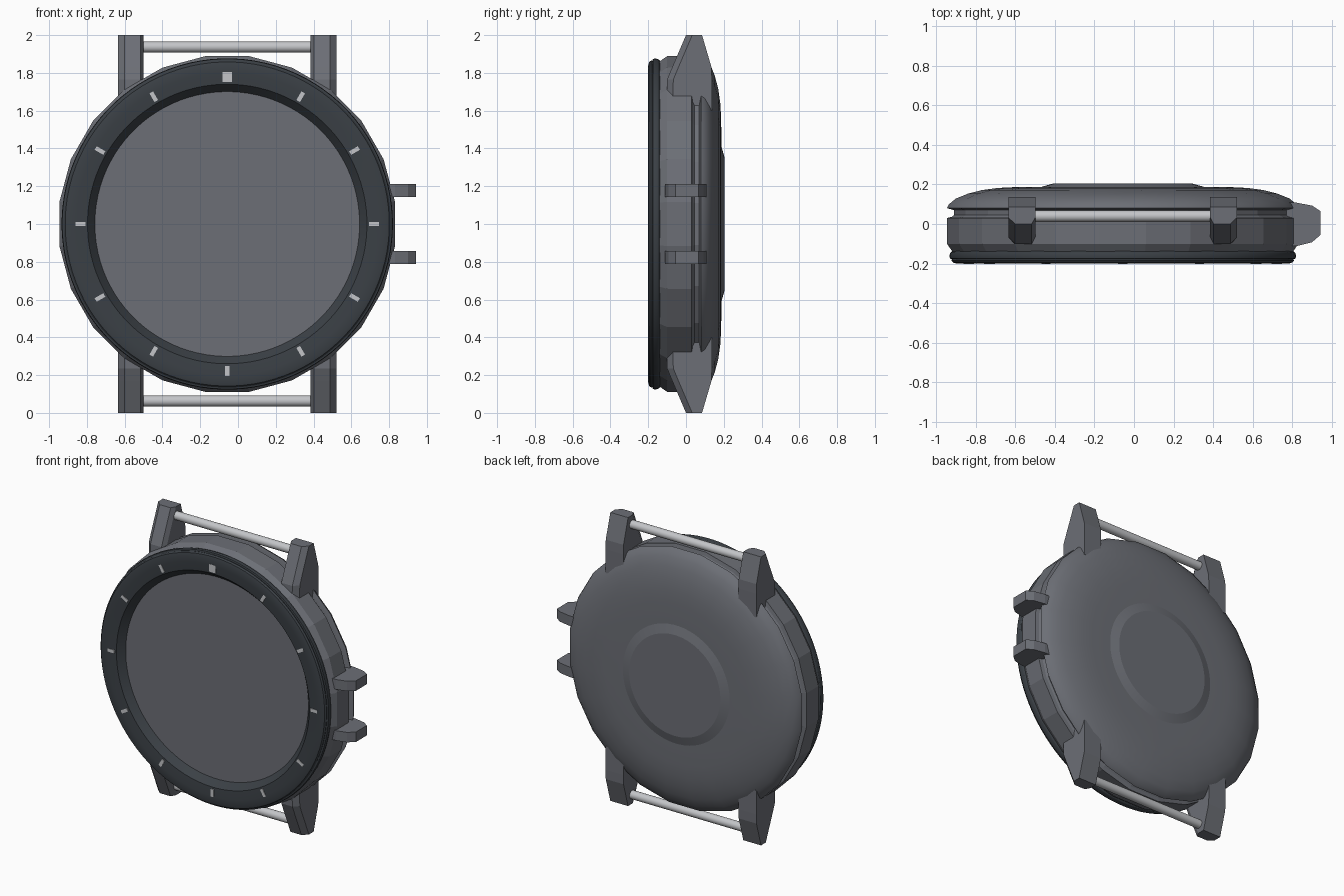
import bpy, bmesh
from math import sin, cos, pi, radians
from mathutils import Matrix

if "Cube" in bpy.data.objects:
    bpy.data.objects.remove(bpy.data.objects["Cube"], do_unlink=True)

CX, CZ = -0.057, 1.0


def material(name, rgb):
    m = bpy.data.materials.new(name)
    m.use_nodes = True
    m.diffuse_color = (*rgb, 1)
    m.node_tree.nodes["Principled BSDF"].inputs["Base Color"].default_value = (*rgb, 1)
    return m


CASE = material("slate grey metal", (0.15, 0.158, 0.18))
BEZEL = material("dark bezel", (0.043, 0.051, 0.06))
SILVER = material("light silver", (0.55, 0.56, 0.58))


def finish(name, bm, mat, smooth=None):
    bmesh.ops.recalc_face_normals(bm, faces=bm.faces)
    mesh = bpy.data.meshes.new(name)
    bm.to_mesh(mesh)
    bm.free()
    mesh.materials.append(mat)
    ob = bpy.data.objects.new(name, mesh)
    bpy.context.collection.objects.link(ob)
    if smooth:
        bpy.ops.object.select_all(action="DESELECT")
        ob.select_set(True)
        bpy.context.view_layer.objects.active = ob
        bpy.ops.object.shade_smooth_by_angle(angle=radians(smooth))
    return ob


def loft(bm, rings, closed=False):
    """Skin a list of point rings; cap the ends unless closed on itself."""
    vs = [[bm.verts.new(p) for p in ring] for ring in rings]
    n = len(vs[0])
    pairs = list(zip(vs, vs[1:])) + ([(vs[-1], vs[0])] if closed else [])
    for a, b in pairs:
        for i in range(n):
            j = (i + 1) % n
            bm.faces.new((a[i], a[j], b[j], b[i]))
    if not closed:
        bm.faces.new(vs[0])
        bm.faces.new(vs[-1])


def lathe(name, profile, n, mat, smooth=None, closed=False):
    """Turn (radius, depth) points about the front-to-back axis."""
    bm = bmesh.new()
    angles = [2 * pi * (i + 0.5) / n for i in range(n)]
    loft(bm, [[(CX + r * cos(a), y, CZ + r * sin(a)) for a in angles]
              for r, y in profile], closed)
    return finish(name, bm, mat, smooth)


# Faceted case with a groove behind it
lathe("case", [(0.868, -0.14), (0.896, -0.1), (0.896, 0.03),
               (0.872, 0.036), (0.86, 0.045), (0.86, 0.09)], 24, CASE)

# Domed back and raised sensor disc
lathe("case_back", [(0.86, 0.07), (0.896, 0.08), (0.886, 0.1), (0.85, 0.129),
                    (0.79, 0.153), (0.72, 0.171), (0.64, 0.182), (0.56, 0.186),
                    (0.42, 0.188)], 24, CASE, 35)
lathe("sensor_disc", [(0.41, 0.18), (0.41, 0.188), (0.35, 0.205)], 64, CASE, 10)

# Rounded bezel ring with a sloping inner lip, and the sunken screen
lathe("bezel", [(0.7, -0.135), (0.86, -0.135), (0.872, -0.145), (0.877, -0.16),
                (0.874, -0.175), (0.864, -0.178), (0.866, -0.185), (0.858, -0.195),
                (0.84, -0.2), (0.80, -0.2), (0.74, -0.194), (0.735, -0.188),
                (0.70, -0.147)], 96, BEZEL, 30, closed=True)
lathe("screen", [(0.702, -0.13), (0.702, -0.148)], 96, CASE, 30)

# Hour marks, the one at twelve being wider
bm = bmesh.new()
for h in range(12):
    width = 0.05 if h == 0 else 0.022
    mat = (Matrix.Translation((CX, -0.197, CZ)) @ Matrix.Rotation(h * pi / 6, 4, "Y")
           @ Matrix.Translation((0, 0, 0.778)) @ Matrix.Diagonal((width, 0.009, 0.053, 1)))
    bmesh.ops.create_cube(bm, size=1, matrix=mat)
finish("hour_marks", bm, SILVER)

# Strap lugs with chamfered front corners, and the spring bars
for sz, level in ((1, "upper"), (-1, "lower")):
    for sx, side in ((1, "left"), (-1, "right")):
        rings = []
        for z, front, back in ((1.0, 0.0, 0.085), (0.83, -0.073, 0.135),
                               (0.765, -0.1, 0.137), (0.6, -0.105, 0.137)):
            outline = [(0.068, back), (0.068, front + 0.033), (0.034, front),
                       (-0.05, front), (-0.068, front + 0.033), (-0.068, back)]
            rings.append([(CX + sx * (0.51 + x), y, CZ + sz * z) for x, y in outline])
        bm = bmesh.new()
        loft(bm, rings)
        finish(f"{level}_{side}_lug", bm, CASE)
    bm = bmesh.new()
    bmesh.ops.create_cone(bm, cap_ends=True, segments=20, radius1=0.029, radius2=0.029,
                          depth=0.94, matrix=Matrix.Translation((CX, 0.04, CZ + sz * 0.937))
                          @ Matrix.Rotation(pi / 2, 4, "Y"))
    finish(f"{level}_spring_bar", bm, SILVER, 30)

# Pair of crown guards on the left side
guard = [(0.77, 0.108), (0.82, 0.108), (0.9, 0.093), (0.943, 0.065),
         (0.943, -0.055), (0.9, -0.092), (0.83, -0.11), (0.77, -0.11)]
for sz, level in ((1, "upper"), (-1, "lower")):
    bm = bmesh.new()
    loft(bm, [[(x, y, CZ + sz * z) for x, y in guard] for z in (0.143, 0.212)])
    finish(f"{level}_crown_guard", bm, CASE)
